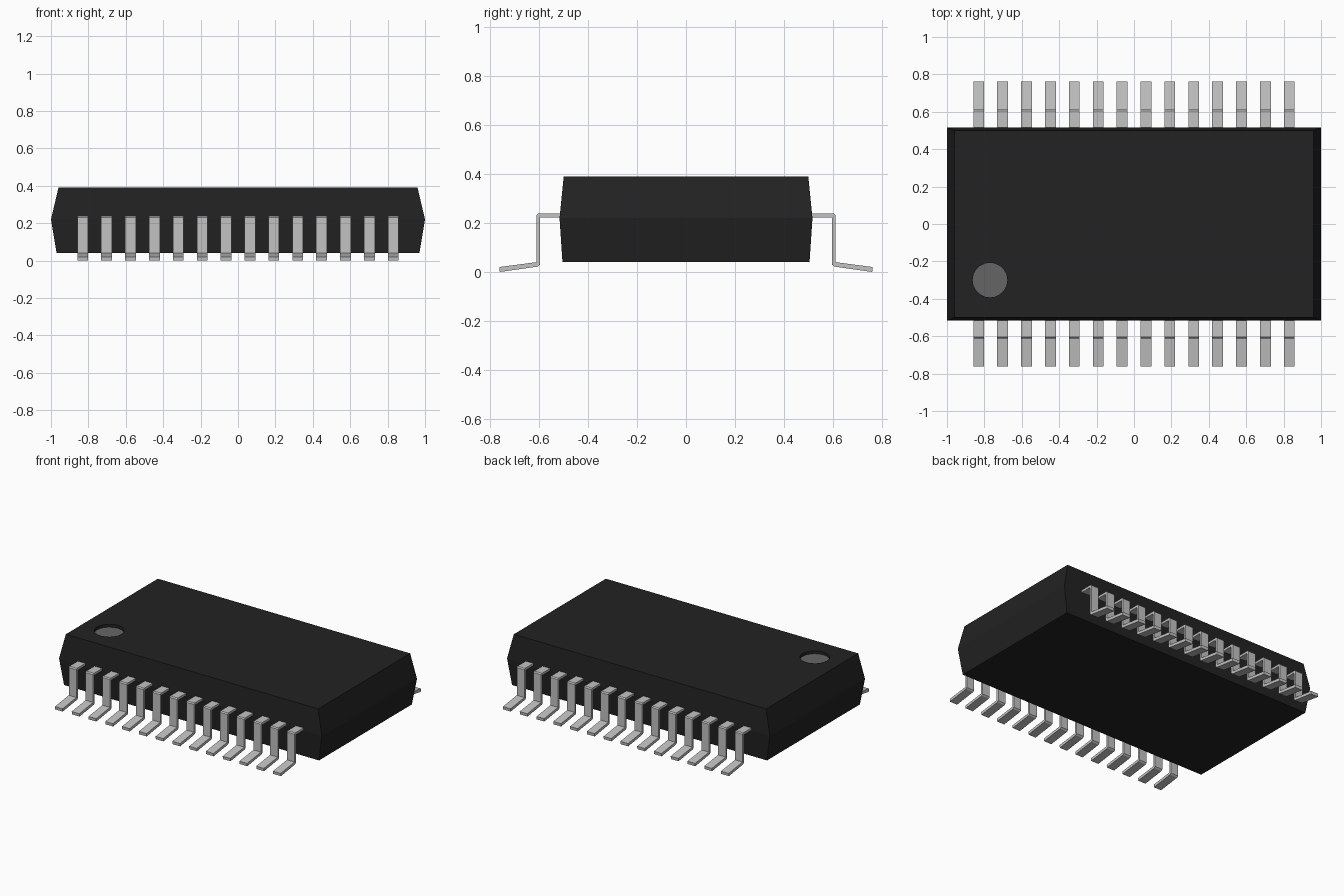
import bpy
import bmesh
import math

cube = bpy.data.objects.get("Cube")
if cube:
    bpy.data.objects.remove(cube, do_unlink=True)


def material(name, rgb):
    mat = bpy.data.materials.new(name)
    mat.use_nodes = True
    colour = (*rgb, 1.0)
    mat.diffuse_color = colour
    mat.node_tree.nodes["Principled BSDF"].inputs["Base Color"].default_value = colour
    return mat


def make_object(name, bm, *mats):
    bmesh.ops.recalc_face_normals(bm, faces=bm.faces[:])
    mesh = bpy.data.meshes.new(name)
    bm.to_mesh(mesh)
    bm.free()
    for mat in mats:
        mesh.materials.append(mat)
    obj = bpy.data.objects.new(name, mesh)
    bpy.context.collection.objects.link(obj)
    return obj


black = material("black plastic", (0.016, 0.016, 0.016))
grey = material("marker grey", (0.13, 0.13, 0.13))
metal = material("lead metal", (0.54, 0.54, 0.54))

TOP = 0.39
DOT_X, DOT_Y, DOT_R, DOT_DEPTH = -0.77, -0.30, 0.093, 0.02

# Body: three stacked rectangles, widest at the parting line
bm = bmesh.new()
rings = []
for hx, hy, z in ((0.97, 0.505, 0.04), (1.0, 0.517, 0.22), (0.96, 0.5, TOP)):
    corners = ((-hx, -hy), (hx, -hy), (hx, hy), (-hx, hy))
    rings.append([bm.verts.new((x, y, z)) for x, y in corners])
bm.faces.new(rings[0])
bm.faces.new(rings[-1])
for low, high in zip(rings, rings[1:]):
    for i in range(4):
        j = (i + 1) % 4
        bm.faces.new((low[i], low[j], high[j], high[i]))
body = make_object("body", bm, black, grey)

# Round recess marking the first lead
bm = bmesh.new()
bmesh.ops.create_cone(bm, cap_ends=True, segments=20, radius1=DOT_R,
                      radius2=DOT_R, depth=2 * DOT_DEPTH)
bmesh.ops.translate(bm, verts=bm.verts[:], vec=(DOT_X, DOT_Y, TOP))
cutter = make_object("recess_cutter", bm, black)
cutter.hide_render = True
cut = body.modifiers.new("recess", 'BOOLEAN')
cut.object = cutter
cut.operation = 'DIFFERENCE'
cut.solver = 'EXACT'
bpy.context.view_layer.objects.active = body
bpy.ops.object.modifier_apply(modifier=cut.name)
bpy.data.objects.remove(cutter, do_unlink=True)
for face in body.data.polygons:
    near = math.hypot(face.center.x - DOT_X, face.center.y - DOT_Y) < DOT_R
    floor = near and face.normal.z > 0.9 and face.center.z < TOP - DOT_DEPTH / 2
    face.material_index = 1 if floor else 0

# Gull-wing leads: one side profile extruded across the lead width
PROFILE = ((0.5, 0.238), (0.605, 0.238), (0.612, 0.231), (0.612, 0.04),
           (0.763, 0.02), (0.761, 0.0), (0.606, 0.022), (0.597, 0.03),
           (0.597, 0.222), (0.5, 0.222))
COUNT, SPAN, WIDTH = 14, 0.83, 0.058


def lead_mesh(side):
    bm = bmesh.new()
    face = bm.faces.new([bm.verts.new((-WIDTH / 2, side * y, z)) for y, z in PROFILE])
    out = bmesh.ops.extrude_face_region(bm, geom=[face])
    moved = [v for v in out["geom"] if isinstance(v, bmesh.types.BMVert)]
    bmesh.ops.translate(bm, verts=moved, vec=(WIDTH, 0, 0))
    return bm


for side, label in ((-1, "front_lead"), (1, "back_lead")):
    first = make_object(f"{label}_1", lead_mesh(side), metal)
    first.location.x = -SPAN
    for i in range(1, COUNT):
        lead = bpy.data.objects.new(f"{label}_{i + 1}", first.data)
        lead.location.x = -SPAN + 2 * SPAN * i / (COUNT - 1)
        bpy.context.collection.objects.link(lead)
